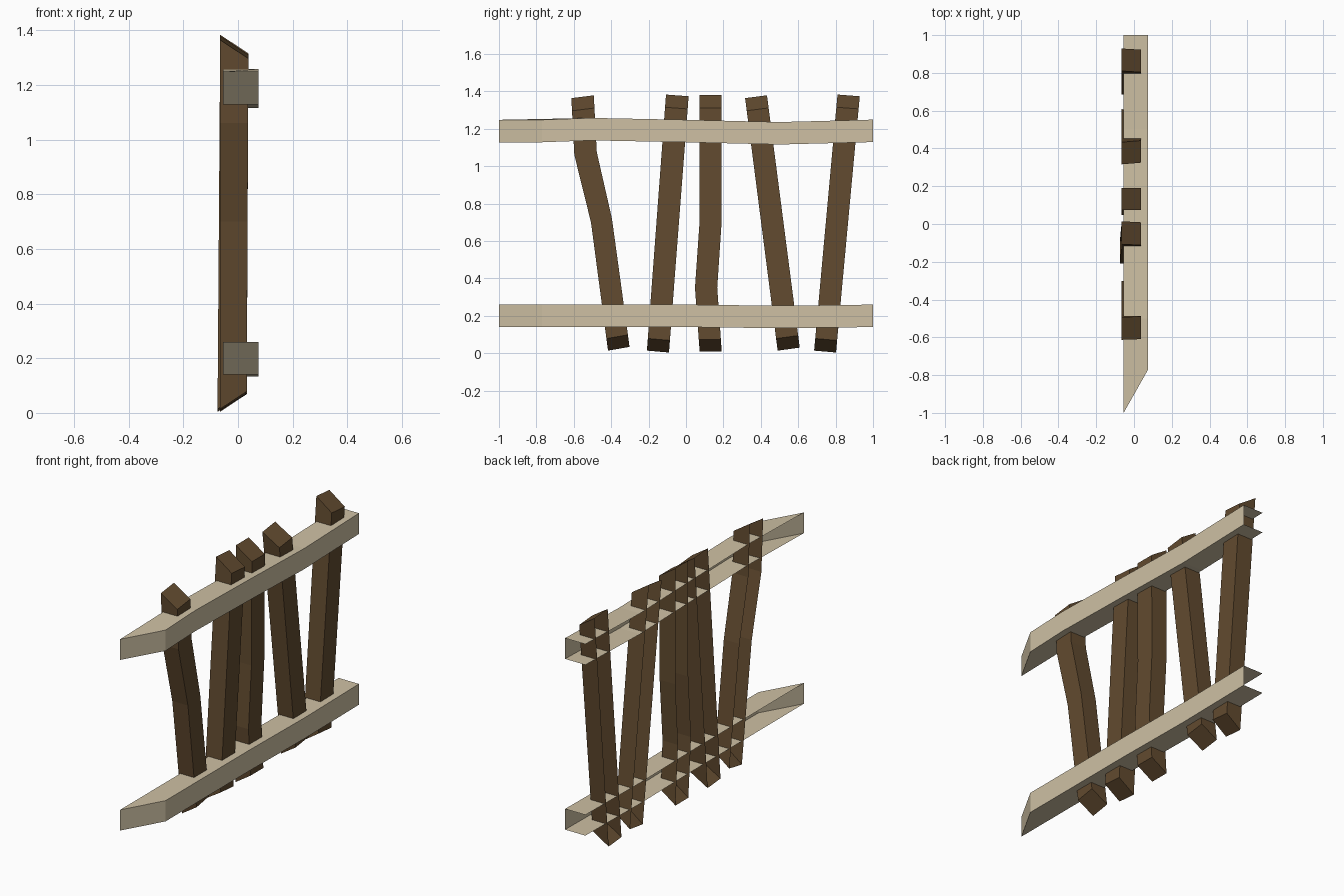
import bpy, bmesh
from mathutils import Vector

if "Cube" in bpy.data.objects:
    bpy.data.objects.remove(bpy.data.objects["Cube"])


def material(name, rgb):
    m = bpy.data.materials.new(name)
    m.diffuse_color = (*rgb, 1)
    m.use_nodes = True
    m.node_tree.nodes["Principled BSDF"].inputs["Base Color"].default_value = m.diffuse_color
    return m


PALE = material("pale_wood", (0.62, 0.53, 0.37))
BROWN = material("dark_brown_wood", (0.122, 0.070, 0.029))


def sweep(name, rings, mat, cap_start, cap_end):
    """Skin four-point rings as a three-sided channel that is open at the back."""
    bm = bmesh.new()
    rows = [[bm.verts.new(p) for p in ring] for ring in rings]
    for a, b in zip(rows, rows[1:]):
        for k in range(3):
            bm.faces.new((a[k], a[k + 1], b[k + 1], b[k]))
    if cap_start:
        bm.faces.new(rows[0][::-1])
    if cap_end:
        bm.faces.new(rows[-1])
    mesh = bpy.data.meshes.new(name)
    bm.to_mesh(mesh)
    bm.free()
    mesh.materials.append(mat)
    ob = bpy.data.objects.new(name, mesh)
    bpy.context.collection.objects.link(ob)


def rail(name, path, half=0.06, back=-0.055, front=0.075):
    """Rail along y; path holds (y, centre height); the first end is mitred."""
    rings = []
    for i, (y, z) in enumerate(path):
        yf = -0.77 if i == 0 else y
        rings.append([(back, y, z + half), (front, yf, z + half),
                      (front, yf, z - half), (back, y, z - half)])
    sweep(name, rings, PALE, True, False)


def post(name, stations, back_low=-0.066, front_low=0.032):
    """Post; stations hold left (y, z) and right (y, z) corners from bottom to top."""
    rings = []
    last = len(stations) - 1
    axis_up = lambda s, t: (Vector(t[:2]) - Vector(s[:2])).normalized()
    for i, s in enumerate(stations):
        t = s[1] / 1.38
        xb = back_low + (-0.065 - back_low) * t
        xf = front_low + (0.038 - front_low) * t
        l, r = Vector(s[:2]), Vector(s[2:])
        # sawn ends slope in towards the front
        cut = Vector((0, 0))
        if i == 0:
            cut = axis_up(s, stations[1]) * 0.065
        elif i == last:
            cut = axis_up(stations[-2], s) * -0.068
        lf, rf = l + cut, r + cut
        rings.append([(xb, *l), (xf, *lf), (xf, *rf), (xb, *r)])
    sweep(name, rings, BROWN, True, True)


# Rails
rail("lower_rail", [(-1, 0.20), (-0.5, 0.20), (0, 0.20), (0.5, 0.194), (1, 0.20)])
rail("upper_rail", [(-1, 1.188), (-0.5, 1.198), (0, 1.188), (0.5, 1.176), (1, 1.189)])

# Posts
post("post_1", [(-0.417, 0.014, -0.302, 0.034), (-0.508, 0.70, -0.396, 0.72),
                (-0.597, 1.06, -0.477, 1.075), (-0.613, 1.364, -0.493, 1.379)])
post("post_2", [(-0.209, 0.014, -0.091, 0.004), (-0.107, 1.383, 0.014, 1.374)],
     back_low=-0.075, front_low=0.03)
post("post_3", [(0.073, 0.008, 0.191, 0.008), (0.048, 0.35, 0.167, 0.35),
                (0.073, 0.71, 0.191, 0.71), (0.073, 1.38, 0.191, 1.38)])
post("post_4", [(0.490, 0.014, 0.608, 0.030), (0.316, 1.364, 0.433, 1.379)])
post("post_5", [(0.685, 0.014, 0.802, 0.004), (0.810, 1.383, 0.929, 1.374)])
